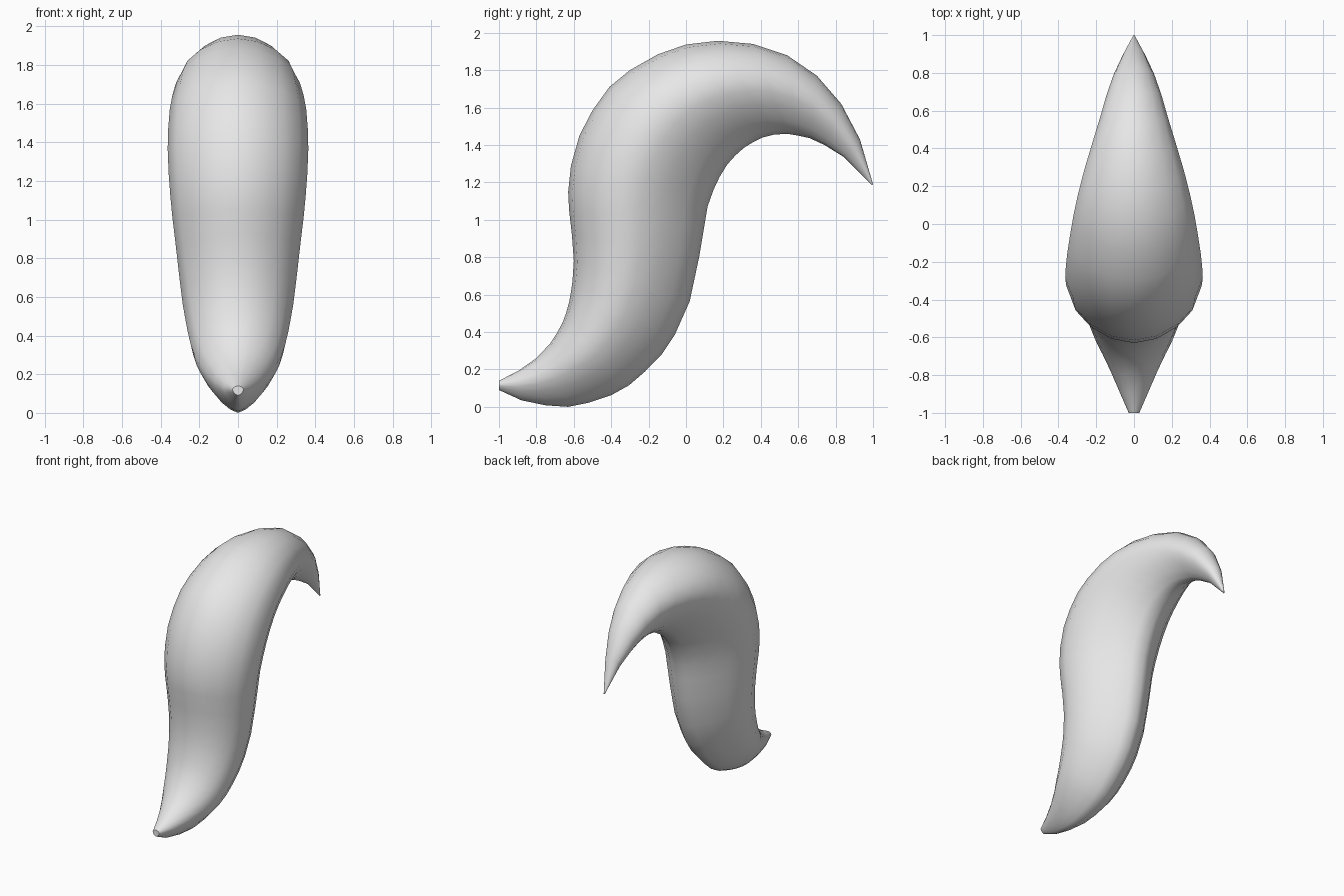
import bpy, bmesh, math
from mathutils import Vector

cube = bpy.data.objects.get("Cube")
if cube:
    bpy.data.objects.remove(cube, do_unlink=True)

# One pale grey material
grey = bpy.data.materials.new("pale_grey")
grey.use_nodes = True
colour = (0.8, 0.8, 0.8, 1.0)
grey.diffuse_color = colour
grey.node_tree.nodes["Principled BSDF"].inputs["Base Color"].default_value = colour

# Cross-sections from base to tip: outer (y, z), inner (y, z), half width
SECTIONS = [
    (-1.00, .14, -1.00, .09, .028),
    (-.90, .19, -.88, .035, .075),
    (-.80, .26, -.75, .008, .123),
    (-.725, .34, -.63, .0, .167),
    (-.69, .395, -.52, .022, .20),
    (-.66, .45, -.40, .062, .226),
    (-.64, .505, -.305, .115, .245),
    (-.625, .56, -.22, .188, .26),
    (-.615, .615, -.13, .28, .273),
    (-.607, .67, -.06, .385, .286),
    (-.60, .78, .02, .565, .303),
    (-.61, .92, .07, .80, .323),
    (-.625, 1.05, .097, .96, .34),
    (-.63, 1.15, .115, 1.07, .35),
    (-.615, 1.29, .147, 1.16, .359),
    (-.57, 1.45, .18, 1.23, .364),
    (-.50, 1.585, .22, 1.295, .361),
    (-.41, 1.71, .265, 1.345, .353),
    (-.30, 1.80, .31, 1.385, .34),
    (-.15, 1.885, .36, 1.416, .321),
    (.00, 1.937, .41, 1.44, .297),
    (.17, 1.957, .47, 1.455, .264),
    (.36, 1.94, .54, 1.460, .221),
    (.54, 1.88, .60, 1.450, .18),
    (.70, 1.77, .66, 1.437, .145),
    (.83, 1.62, .74, 1.40, .106),
    (.93, 1.43, .845, 1.335, .058),
    (1.00, 1.19, .993, 1.185, .004),
]

# Egg profile (along, across): round outer side, narrower inner side
HALF = [(.94, .34), (.77, .655), (.54, .88), (.24, 1.0),
        (-.06, .945), (-.37, .775), (-.69, .50), (-.90, .235)]
PROFILE = [(1, 0)] + HALF + [(-1, 0)] + [(t, -s) for t, s in reversed(HALF)]
SIDES = len(PROFILE)

# Tail: loft the egg-shaped rings along the S-shaped spine
bm = bmesh.new()
rings = []
for oy, oz, iy, iz, width in SECTIONS:
    outer, inner = Vector((0, oy, oz)), Vector((0, iy, iz))
    centre, arm = (outer + inner) / 2, (outer - inner) / 2
    side = Vector((width, 0, 0))
    rings.append([bm.verts.new(centre + arm * t + side * s) for t, s in PROFILE])
for low, high in zip(rings, rings[1:]):
    for k in range(SIDES):
        n = (k + 1) % SIDES
        bm.faces.new((low[k], low[n], high[n], high[k]))

# Flat caps at the base and the tip
bm.faces.new(rings[0])
bm.faces.new(rings[-1])
bmesh.ops.recalc_face_normals(bm, faces=bm.faces)

mesh = bpy.data.meshes.new("curved_tail")
bm.to_mesh(mesh)
bm.free()
mesh.materials.append(grey)
tail = bpy.data.objects.new("curved_tail", mesh)
bpy.context.collection.objects.link(tail)

# Smooth body, crisp cap edges
bpy.ops.object.select_all(action='DESELECT')
tail.select_set(True)
bpy.context.view_layer.objects.active = tail
bpy.ops.object.shade_smooth_by_angle(angle=math.radians(60))
